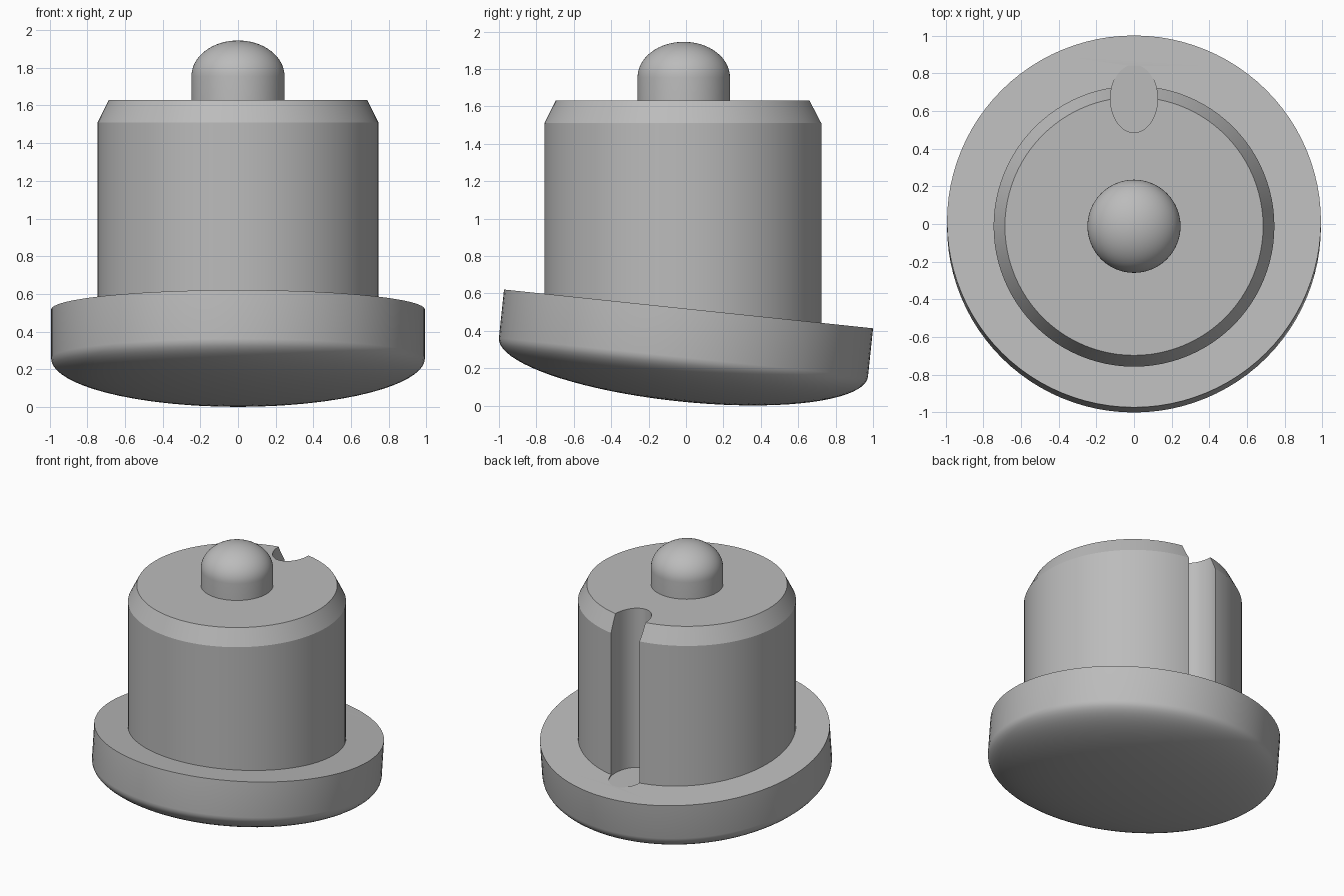
import bpy, bmesh, math
from mathutils import Matrix, Vector

if "Cube" in bpy.data.objects:
    bpy.data.objects.remove(bpy.data.objects["Cube"], do_unlink=True)

SEGMENTS = 96
TILT = math.radians(-6)
AXIS_Y = -0.012

grey = bpy.data.materials.new("plain grey")
grey.use_nodes = True
colour = (0.5, 0.5, 0.5, 1)
grey.diffuse_color = colour
grey.node_tree.nodes["Principled BSDF"].inputs["Base Color"].default_value = colour


def lathe(name, profile):
    """Revolve a bottom-to-top list of (radius, height) points; zero radius is a pole."""
    bm = bmesh.new()
    rings = []
    for r, z in profile:
        if r < 1e-5:
            rings.append([bm.verts.new((0, 0, z))])
        else:
            rings.append([bm.verts.new((r * math.cos(a), r * math.sin(a), z))
                          for a in (math.tau * i / SEGMENTS for i in range(SEGMENTS))])
    for low, high in zip(rings, rings[1:]):
        for i in range(SEGMENTS):
            j = (i + 1) % SEGMENTS
            if len(low) == 1:
                bm.faces.new((low[0], high[j], high[i]))
            elif len(high) == 1:
                bm.faces.new((low[i], low[j], high[0]))
            else:
                bm.faces.new((low[i], low[j], high[j], high[i]))
    for ring in (rings[0], rings[-1]):
        if len(ring) > 1:
            bm.faces.new(ring)
    bmesh.ops.recalc_face_normals(bm, faces=bm.faces)
    mesh = bpy.data.meshes.new(name)
    bm.to_mesh(mesh)
    bm.free()
    mesh.materials.append(grey)
    obj = bpy.data.objects.new(name, mesh)
    bpy.context.collection.objects.link(obj)
    return obj


def arc(radius, height, z, start, end, steps):
    """Elliptical quarter profile between two angles in degrees."""
    angles = [math.radians(start + (end - start) * i / steps) for i in range(steps + 1)]
    return [(radius * math.cos(a), z + height * math.sin(a)) for a in angles]


# Tilted base with a shallow domed underside
base = lathe("tilted_base", arc(0.992, 0.237, -0.26, -90, 0, 20) + [(0.992, 0)])
base.data.transform(Matrix.Translation((0, 0.0136, 0.517)) @ Matrix.Rotation(TILT, 4, "X"))

# Upright body with a chamfered top rim
body = lathe("upright_body", [(0.745, 0.3), (0.745, 1.51), (0.685, 1.63)])
body.data.transform(Matrix.Translation((0, AXIS_Y, 0)))

# Domed knob
knob = lathe("domed_knob", [(0.247, 1.6)] + arc(0.247, 0.19, 1.755, 0, 90, 16))
knob.data.transform(Matrix.Translation((0, AXIS_Y, 0)))

# Oval groove down the back, ending in a level floor sunk in the base
cutter = lathe("groove_cutter", [(1, 0.43), (1, 1.9)])
cutter.data.transform(Matrix.Translation((0, 0.665, 0)) @ Matrix.Diagonal((0.125, 0.18, 1, 1)))
cutter.hide_render = True
cutter.hide_set(True)

for part in (base, body, knob):
    bpy.ops.object.select_all(action="DESELECT")
    part.select_set(True)
    bpy.context.view_layer.objects.active = part
    if part is not knob:
        cut = part.modifiers.new("groove", "BOOLEAN")
        cut.operation = "DIFFERENCE"
        cut.solver = "EXACT"
        cut.object = cutter
        bpy.ops.object.modifier_apply(modifier=cut.name)
    bpy.ops.object.shade_smooth_by_angle(angle=math.radians(25))

bpy.data.objects.remove(cutter, do_unlink=True)
